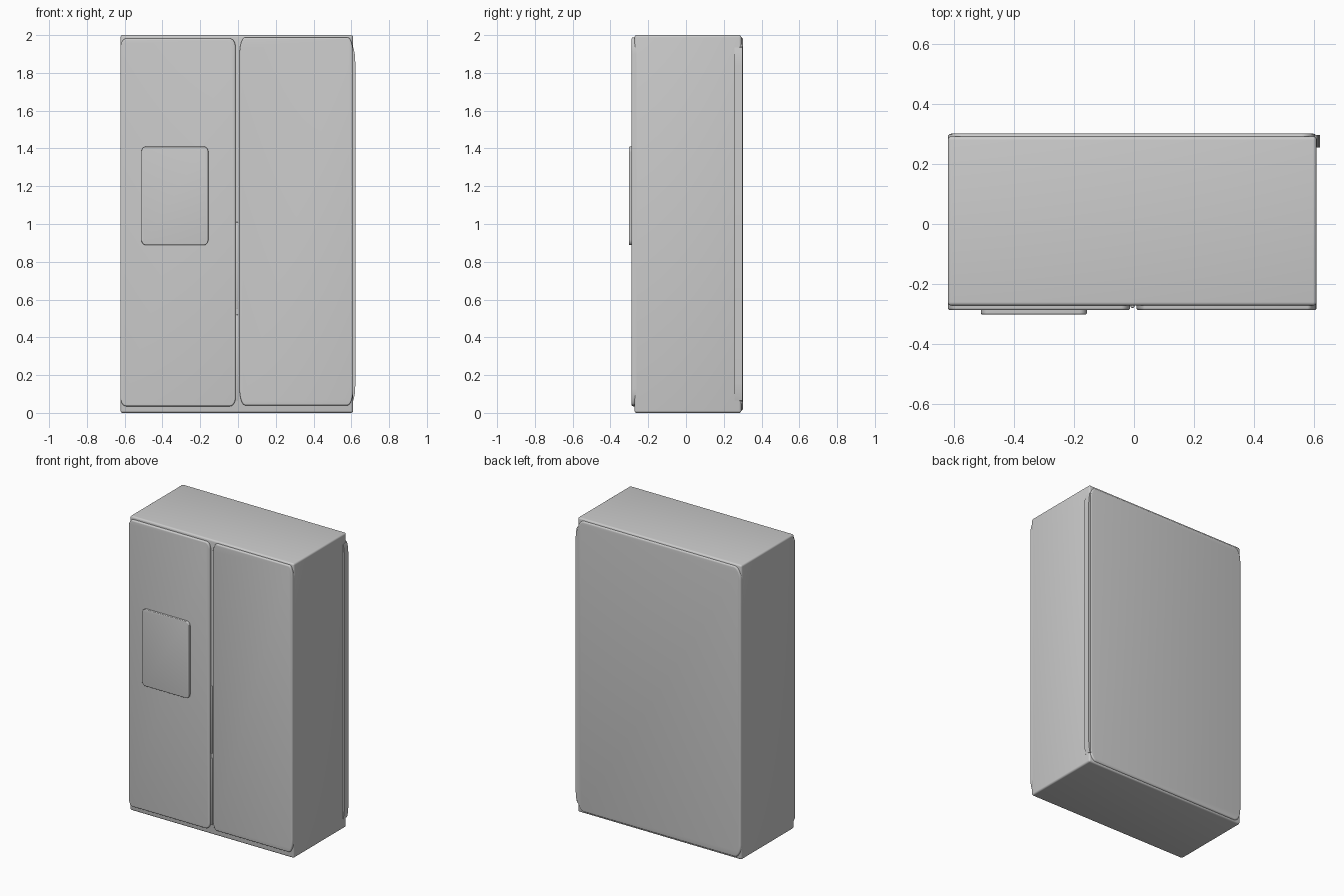
import bpy, bmesh, math

if "Cube" in bpy.data.objects:
    bpy.data.objects.remove(bpy.data.objects["Cube"])


def finish(name, bm, angle=40):
    bmesh.ops.recalc_face_normals(bm, faces=bm.faces[:])
    mesh = bpy.data.meshes.new(name)
    bm.to_mesh(mesh)
    bm.free()
    ob = bpy.data.objects.new(name, mesh)
    bpy.context.collection.objects.link(ob)
    bpy.ops.object.select_all(action='DESELECT')
    ob.select_set(True)
    bpy.context.view_layer.objects.active = ob
    bpy.ops.object.shade_smooth_by_angle(angle=math.radians(angle))
    return ob


def box(name, x, y, z, bevel, segments=4):
    """Box between coordinate ranges with rounded edges."""
    bm = bmesh.new()
    bmesh.ops.create_cube(bm, size=1)
    for v in bm.verts:
        v.co = [(r[0] + r[1]) / 2 + c * (r[1] - r[0]) for r, c in zip((x, y, z), v.co)]
    bmesh.ops.bevel(bm, geom=bm.edges[:], offset=bevel, segments=segments,
                    profile=0.5, affect='EDGES')
    return finish(name, bm)


def panel(name, x, z, y_in, y_out, rx, rz, edge, segments=8):
    """Slab facing y_out with elliptical corners and a rounded rim."""
    bm = bmesh.new()
    cx, cz = sum(x) / 2, sum(z) / 2
    depth = y_out - y_in
    sign = math.copysign(1, depth)

    def ring(inset, y):
        hx, hz = (x[1] - x[0]) / 2 - inset, (z[1] - z[0]) / 2 - inset
        ax, az = max(rx - inset, 0.002), max(rz - inset, 0.002)
        verts = []
        for q, (sx, sz) in enumerate(((1, 1), (-1, 1), (-1, -1), (1, -1))):
            for i in range(segments + 1):
                a = math.pi / 2 * (q + i / segments)
                verts.append(bm.verts.new((cx + sx * (hx - ax) + ax * math.cos(a), y,
                                           cz + sz * (hz - az) + az * math.sin(a))))
        return verts

    rings = [ring(0, y_in)]
    for i in range(5):
        a = math.pi / 2 * i / 4
        rings.append(ring(edge * (1 - math.cos(a)), y_out - sign * edge * (1 - math.sin(a))))
    n = len(rings[0])
    for r0, r1 in zip(rings, rings[1:]):
        for i in range(n):
            bm.faces.new((r0[i], r0[(i + 1) % n], r1[(i + 1) % n], r1[i]))
    bm.faces.new(rings[0])
    bm.faces.new(rings[-1])
    return finish(name, bm)


# Cabinet body
box("cabinet", (-0.622, 0.61), (-0.273, 0.293), (0, 2), 0.012)

# Back panel with rounded corners
panel("back_panel", (-0.622, 0.61), (0.012, 1.988), 0.27, 0.302, 0.05, 0.09, 0.012)

# Two front doors
panel("left_door", (-0.622, -0.013), (0.035, 1.982), -0.26, -0.288, 0.03, 0.045, 0.008)
panel("right_door", (0.008, 0.61), (0.04, 1.988), -0.26, -0.288, 0.03, 0.09, 0.008)

# Dispenser plate on the left door
panel("dispenser_plate", (-0.512, -0.157), (0.888, 1.41), -0.28, -0.302, 0.025, 0.03, 0.005)

# Slim pulls set in the gap between the doors
for name, z in (("lower_pull", (0.065, 0.52)), ("upper_pull", (0.55, 1.01))):
    box(name, (-0.011, 0.001), (-0.28, -0.265), z, 0.003, 2)

# Raised strip along the rear of the right side
bm = bmesh.new()
outline = [(0.60, 0.06), (0.611, 0.065), (0.618, 0.10), (0.622, 0.16)]
outline += [(x, 2 - z) for x, z in reversed(outline)]
face = bm.faces.new([bm.verts.new((x, 0.256, z)) for x, z in outline])
ext = bmesh.ops.extrude_face_region(bm, geom=[face])
for v in ext["geom"]:
    if isinstance(v, bmesh.types.BMVert):
        v.co.y = 0.298
finish("side_strip", bm)
